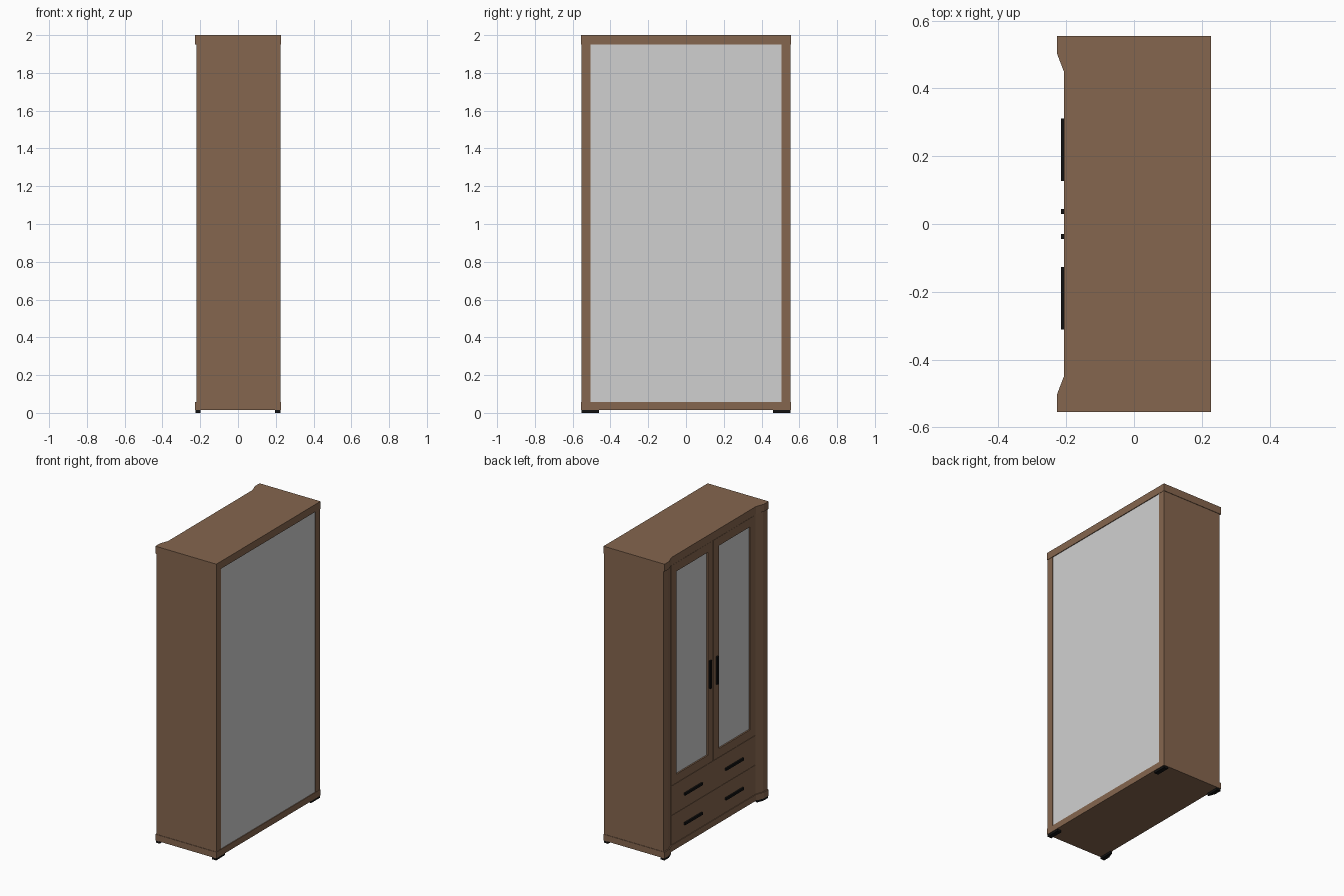
import bpy, bmesh
from mathutils import Vector

if "Cube" in bpy.data.objects:
    bpy.data.objects.remove(bpy.data.objects["Cube"])


def material(name, rgb):
    m = bpy.data.materials.new(name)
    m.diffuse_color = (*rgb, 1)
    m.use_nodes = True
    m.node_tree.nodes["Principled BSDF"].inputs["Base Color"].default_value = m.diffuse_color
    return m


WOOD = material("brown wood", (0.235, 0.133, 0.077))
GREY = material("light grey", (0.63, 0.63, 0.63))
BLACK = material("black", (0.006, 0.006, 0.006))


def finish(name, bm, *mats):
    bmesh.ops.recalc_face_normals(bm, faces=bm.faces)
    me = bpy.data.meshes.new(name)
    bm.to_mesh(me)
    bm.free()
    for m in mats:
        me.materials.append(m)
    ob = bpy.data.objects.new(name, me)
    bpy.context.collection.objects.link(ob)
    return ob


def prism(name, outline, z0, z1, mat):
    """Extrude an xy outline from z0 up to z1."""
    bm = bmesh.new()
    face = bm.faces.new([bm.verts.new((x, y, z0)) for x, y in outline])
    ext = bmesh.ops.extrude_face_region(bm, geom=[face])
    verts = [g for g in ext["geom"] if isinstance(g, bmesh.types.BMVert)]
    bmesh.ops.translate(bm, verts=verts, vec=(0, 0, z1 - z0))
    return finish(name, bm, mat)


def box(name, x0, x1, y0, y1, z0, z1, mat):
    return prism(name, [(x0, y0), (x1, y0), (x1, y1), (x0, y1)], z0, z1, mat)


# Top and base boards: the door side (-x) steps back between the corner posts
half = [(0.227, 0.555), (-0.228, 0.555), (-0.228, 0.505), (-0.207, 0.45)]
board = half + [(x, -y) for x, y in reversed(half)]
prism("top_board", board, 1.95, 2.0, WOOD)
prism("base_board", board, 0.015, 0.057, WOOD)

# Back panel
box("back_panel", 0.21, 0.222, -0.505, 0.505, 0.057, 1.95, GREY)

for s, side in ((1, "left"), (-1, "right")):
    # Side panel with its slanted front post
    panel = [(0.225, 0.552), (-0.22, 0.552), (-0.22, 0.505), (-0.202, 0.452),
             (-0.18, 0.452), (-0.18, 0.505), (0.225, 0.505)]
    prism(side + "_side_panel", [(x, s * y) for x, y in panel], 0.057, 1.95, WOOD)

    # Feet
    foot = [(-0.226, 0.553), (-0.226, 0.505), (-0.209, 0.46), (-0.198, 0.46), (-0.198, 0.553)]
    prism(side + "_front_foot", [(x, s * y) for x, y in foot], 0, 0.015, BLACK)
    box(side + "_back_foot", 0.195, 0.224, s * 0.46, s * 0.553, 0, 0.015, BLACK)

    # Door: slab with an inset, recessed grey pane
    door = box(side + "_door", -0.204, -0.182, s * 0.001, s * 0.45, 0.457, 1.942, WOOD)
    bm = bmesh.new()
    bm.from_mesh(door.data)
    pane = min(bm.faces, key=lambda f: f.calc_center_median().x)
    bmesh.ops.inset_region(bm, faces=[pane], thickness=0.082, depth=0)
    ext = bmesh.ops.extrude_face_region(bm, geom=[pane])
    new = [g for g in ext["geom"] if isinstance(g, bmesh.types.BMFace)]
    bmesh.ops.translate(bm, verts=new[0].verts[:], vec=Vector((0.01, 0, 0)))
    if pane.is_valid:
        bmesh.ops.delete(bm, geom=[pane], context="FACES_ONLY")
    new[0].material_index = 1
    door.data.materials.append(GREY)
    bm.to_mesh(door.data)
    bm.free()

    # Door handle
    box(side + "_door_handle", -0.215, -0.203, s * 0.03, s * 0.044, 0.96, 1.148, BLACK)

# Drawers, each with two handles
for name, z0, z1 in (("lower", 0.058, 0.255), ("upper", 0.257, 0.455)):
    box(name + "_drawer", -0.204, -0.182, -0.45, 0.45, z0, z1, WOOD)
    zc = (z0 + z1) / 2 - 0.005
    for s, side in ((1, "left"), (-1, "right")):
        box(f"{name}_drawer_{side}_handle", -0.215, -0.203,
            s * 0.127, s * 0.312, zc - 0.008, zc + 0.008, BLACK)

# Rail above the doors
box("top_rail", -0.204, -0.182, -0.45, 0.45, 1.943, 1.95, WOOD)
